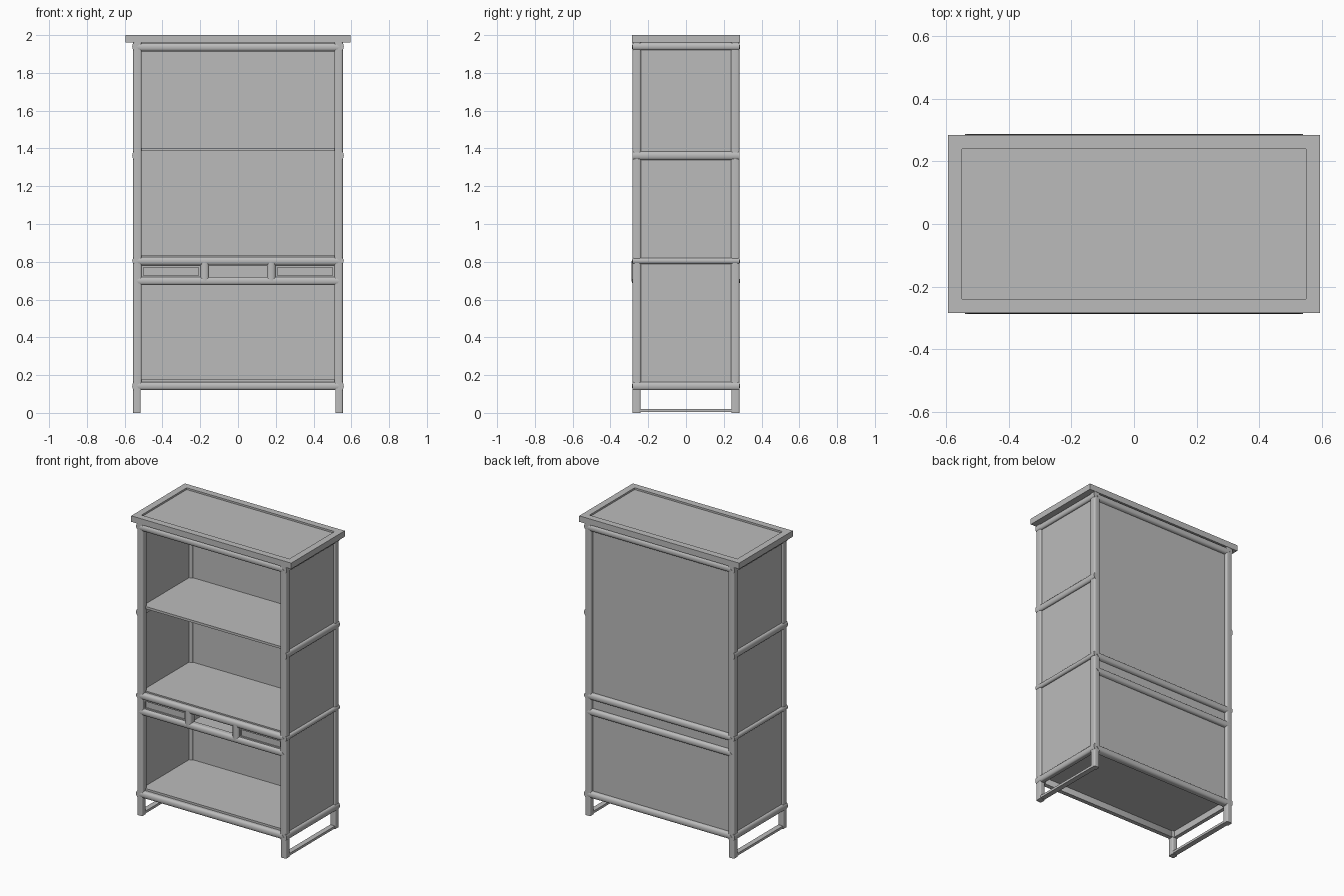
import bpy, bmesh, math
from mathutils import Matrix, Vector

cube = bpy.data.objects.get("Cube")
if cube:
    bpy.data.objects.remove(cube, do_unlink=True)

grey = bpy.data.materials.new("plain_grey")
grey.use_nodes = True
grey.diffuse_color = (0.5, 0.5, 0.5, 1)
grey.node_tree.nodes["Principled BSDF"].inputs["Base Color"].default_value = grey.diffuse_color

HALF_Y = 0.283      # outer face of the posts, front and back
HALF_X = 0.555      # outer face of the posts, left and right
POST = 0.045


def finish(bm, name, smooth=False):
    bmesh.ops.recalc_face_normals(bm, faces=bm.faces)
    mesh = bpy.data.meshes.new(name)
    bm.to_mesh(mesh)
    bm.free()
    mesh.materials.append(grey)
    obj = bpy.data.objects.new(name, mesh)
    bpy.context.collection.objects.link(obj)
    if smooth:
        bpy.ops.object.select_all(action='DESELECT')
        obj.select_set(True)
        bpy.context.view_layer.objects.active = obj
        bpy.ops.object.shade_smooth_by_angle(angle=math.radians(40))
    return obj


def box(name, low, high, bevel=0.0):
    low, high = Vector(low), Vector(high)
    bm = bmesh.new()
    bmesh.ops.create_cube(bm, size=1)
    for v in bm.verts:
        v.co = (low + high) / 2 + v.co * (high - low)
    if bevel:
        upright = [e for e in bm.edges
                   if abs(e.verts[0].co.z - e.verts[1].co.z) > 0.01]
        bmesh.ops.bevel(bm, geom=upright, offset=bevel, segments=4,
                        profile=0.5, affect='EDGES')
    return finish(bm, name, bevel > 0)


def moulding(name, half_len, half_h, depth, bulge, point, matrix):
    """Half-round bar along x, bulging to -y, with ends drawn to a point."""
    section = [(0, -half_h)]
    for i in range(9):
        a = math.pi * (i / 8 - 0.5)
        section.append((bulge - depth - bulge * math.cos(a), half_h * math.sin(a)))
    section.append((0, half_h))
    bm = bmesh.new()
    rings = []
    for side in (-1, 1):
        rings.append([bm.verts.new(matrix @ Vector(
            (side * (half_len - point * abs(z) / half_h), y, z))) for y, z in section])
    n = len(section)
    for i in range(n):
        j = (i + 1) % n
        bm.faces.new((rings[0][i], rings[0][j], rings[1][j], rings[1][i]))
    for ring in rings:
        mid = bm.verts.new(matrix @ Vector(
            (math.copysign(half_len, 1 if ring is rings[1] else -1), -depth / 2, 0)))
        for i in range(n):
            bm.faces.new((ring[i], ring[(i + 1) % n], mid))
    return finish(bm, name, True)


# Corner posts running down into the legs
for sx, side in ((1, "left"), (-1, "right")):
    for sy, end in ((-1, "front"), (1, "back")):
        xs = sorted((sx * HALF_X, sx * (HALF_X - POST)))
        ys = sorted((sy * HALF_Y, sy * (HALF_Y - POST)))
        box(f"{end}_{side}_post", (xs[0], ys[0], 0.12), (xs[1], ys[1], 1.965), 0.01)
        xs = sorted((sx * HALF_X, sx * (HALF_X - 0.04)))
        ys = sorted((sy * HALF_Y, sy * (HALF_Y - 0.042)))
        box(f"{end}_{side}_leg", (xs[0], ys[0], 0), (xs[1], ys[1], 0.125), 0.008)

    # Floor runner and side panel
    xs = sorted((sx * 0.517, sx * 0.552))
    box(f"{side}_runner", (xs[0], -0.26, 0.004), (xs[1], 0.26, 0.02))
    xs = sorted((sx * 0.53, sx * 0.543))
    box(f"{side}_panel", (xs[0], -0.25, 0.14), (xs[1], 0.25, 1.96))

    # Side rails wrapping over the posts
    for z, h in ((0.142, 0.022), (0.805, 0.016), (1.362, 0.022), (1.94, 0.02)):
        m = Matrix.Translation((sx * 0.525, 0, z)) @ Matrix.Rotation(sx * math.pi / 2, 4, 'Z')
        moulding(f"{side}_side_rail", HALF_Y, h, 0.035, 0.012, 0, m)

# Pointed front and back rails
for angle, end in ((0, "front"), (math.pi, "back")):
    for z in (0.142, 0.698, 0.803, 1.936):
        m = Matrix.Rotation(angle, 4, 'Z') @ Matrix.Translation((0, -0.245, z))
        moulding(f"{end}_rail", 0.54, 0.022, 0.042, 0.018, 0.027, m)

# Upright dividers of the drawer row
for x in (-0.176, 0.176):
    m = Matrix.Translation((x, -0.245, 0.75)) @ Matrix.Rotation(math.pi / 2, 4, 'Y')
    moulding("drawer_divider", 0.055, 0.023, 0.043, 0.018, 0.018, m)
    box("divider_wall", (x - 0.008, -0.25, 0.7), (x + 0.008, 0.25, 0.82))

# Outer drawer fronts, each with a slim raised border
for s in (-1, 1):
    xs = sorted((s * 0.19, s * 0.52))
    box("drawer_front", (xs[0], -0.262, 0.71), (xs[1], -0.25, 0.79))
    for z in (0.722, 0.777):
        box("drawer_border", (xs[0], -0.27, z - 0.006), (xs[1], -0.255, z + 0.006))
    for x in (s * 0.202, s * 0.507):
        box("drawer_border", (x - 0.006, -0.27, 0.72), (x + 0.006, -0.255, 0.78))

# Shelves and back panel
for name, z0, z1 in (("bottom_shelf", 0.163, 0.178), ("drawer_floor", 0.7, 0.716),
                     ("middle_shelf", 0.818, 0.834), ("upper_shelf", 1.386, 1.402)):
    box(name, (-0.535, -0.255, z0), (0.535, 0.255, z1))
box("back_panel", (-0.53, 0.25, 0.14), (0.53, 0.262, 1.96))

# Mitred top frame around a sunken top board
bm = bmesh.new()
rings = []
for x, y, z in ((0.595, 0.285, 1.96), (0.595, 0.285, 2.0),
                (0.55, 0.24, 2.0), (0.55, 0.24, 1.96)):
    rings.append([bm.verts.new((sx * x, sy * y, z))
                  for sx, sy in ((-1, -1), (1, -1), (1, 1), (-1, 1))])
for k in range(4):
    a, b = rings[k], rings[(k + 1) % 4]
    for i in range(4):
        j = (i + 1) % 4
        bm.faces.new((a[i], a[j], b[j], b[i]))
finish(bm, "top_frame")
box("top_board", (-0.555, -0.245, 1.962), (0.555, 0.245, 1.988))
